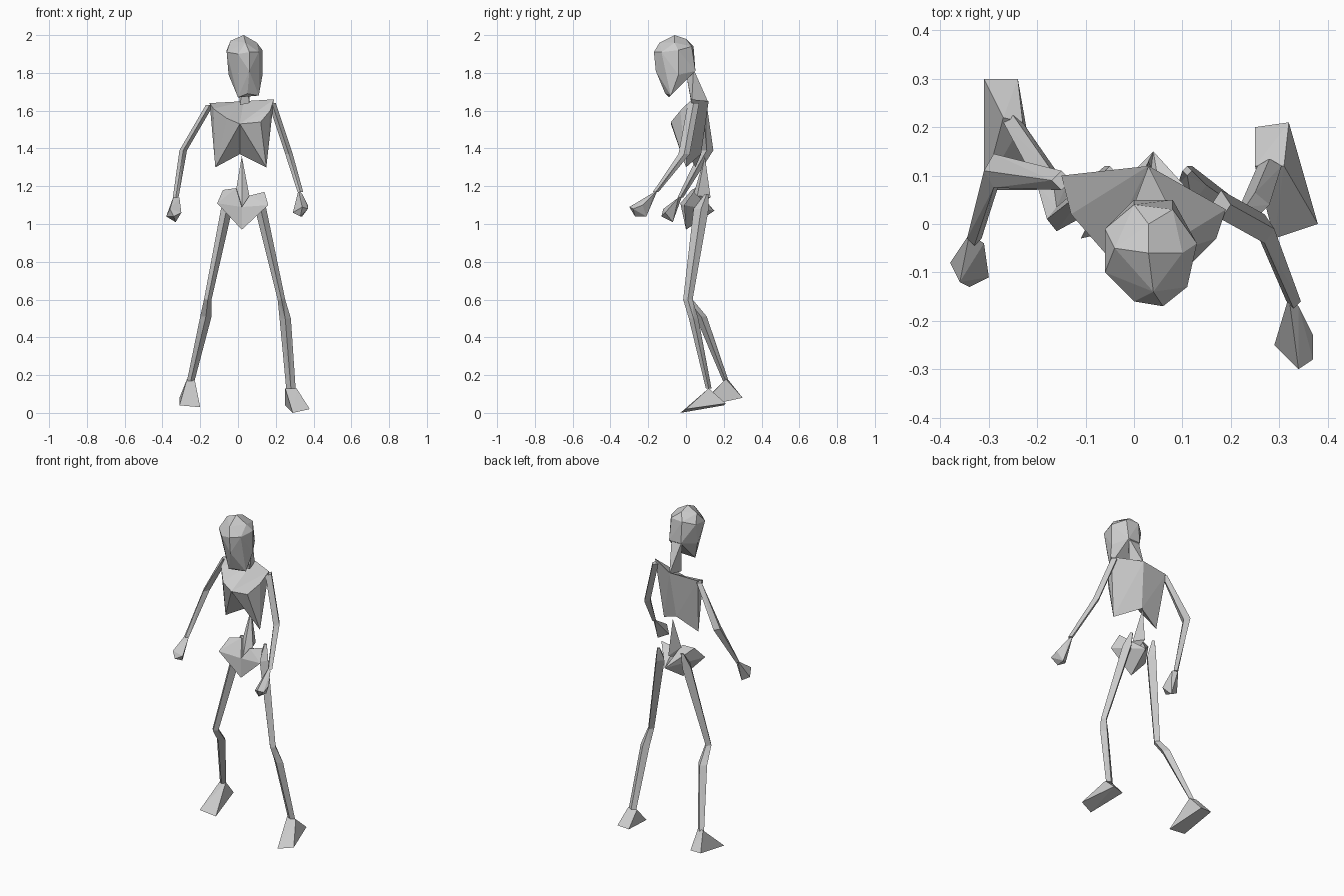
import bpy
import bmesh
from mathutils import Vector

default_cube = bpy.data.objects.get("Cube")
if default_cube:
    bpy.data.objects.remove(default_cube, do_unlink=True)

bone_grey = bpy.data.materials.new("bone_grey")
bone_grey.use_nodes = True
colour = (.6, .6, .6, 1)
bone_grey.diffuse_color = colour
bone_grey.node_tree.nodes["Principled BSDF"].inputs["Base Color"].default_value = colour


def finish(name, bm):
    """Turn a bmesh into a flat shaded object."""
    bmesh.ops.recalc_face_normals(bm, faces=bm.faces)
    mesh = bpy.data.meshes.new(name)
    bm.to_mesh(mesh)
    bm.free()
    mesh.materials.append(bone_grey)
    obj = bpy.data.objects.new(name, mesh)
    bpy.context.collection.objects.link(obj)
    return obj


def add_hull(bm, points):
    """Add the convex shell around some points."""
    verts = [bm.verts.new(point) for point in points]
    result = bmesh.ops.convex_hull(bm, input=verts)
    loose = [v for v in result["geom_interior"] if isinstance(v, bmesh.types.BMVert)]
    bmesh.ops.delete(bm, geom=loose, context="VERTS")


def hull(name, points):
    bm = bmesh.new()
    add_hull(bm, points)
    return finish(name, bm)


def lobes(name, shared, right, left):
    """Two convex halves joined along a shared inner wall, which is removed."""
    bm = bmesh.new()
    for side in (right, left):
        add_hull(bm, shared + side)
    bmesh.ops.remove_doubles(bm, verts=bm.verts, dist=.001)
    seam = [Vector(point) for point in shared]

    def on_seam(vert):
        return any((vert.co - point).length < .002 for point in seam)

    inner = [f for f in bm.faces if all(on_seam(v) for v in f.verts)]
    bmesh.ops.delete(bm, geom=inner, context="FACES_ONLY")
    return finish(name, bm)


def limb(name, sections):
    """Four sided limb through sections given as x, y, z, half width, half depth."""
    bm = bmesh.new()
    rings = []
    for x, y, z, wide, deep in sections:
        corners = ((-wide, 0), (0, -deep), (wide, 0), (0, deep))
        rings.append([bm.verts.new((x + dx, y + dy, z)) for dx, dy in corners])
    for upper, lower in zip(rings, rings[1:]):
        for i in range(len(upper)):
            bm.faces.new((upper[i - 1], upper[i], lower[i], lower[i - 1]))
    bm.faces.new(rings[0])
    bm.faces.new(rings[-1])
    bmesh.ops.triangulate(bm, faces=bm.faces)
    return finish(name, bm)


# Head: crown, brow ring, cheeks, nape and chin
crown = [(.03, -.06, 2), (.03, 0, 1.98), (-.04, -.05, 1.97), (.1, -.06, 1.96), (.04, -.14, 1.96)]
brow = [(-.06, -.1, 1.91), (0, -.16, 1.9), (.06, -.17, 1.91), (.11, -.13, 1.91),
        (.13, -.04, 1.92), (.08, .03, 1.94), (0, .04, 1.94), (-.06, -.01, 1.92)]
jaw = [(.06, -.16, 1.81), (.13, -.04, 1.79), (-.05, -.04, 1.79), (0, .05, 1.81),
       (.08, .05, 1.81), (.11, -.08, 1.68), (0, -.09, 1.67), (.05, -.11, 1.69)]
hull("head", crown + brow + jaw)

# Neck
hull("neck", [(.03, .12, 1.64), (.01, .03, 1.63), (.06, .03, 1.64),
              (0, .04, 1.82), (.07, .04, 1.82), (.04, 0, 1.8)])

# Rib cage with an open notch below the breastbone
lobes("rib_cage",
      shared=[(.03, .12, 1.65), (.01, -.08, 1.53), (.01, .08, 1.37)],
      right=[(-.15, .1, 1.64), (-.13, .02, 1.61), (-.06, -.06, 1.56), (-.12, .05, 1.3)],
      left=[(.19, .03, 1.66), (.17, -.03, 1.6), (.12, -.08, 1.54), (.15, 0, 1.3)])

# Lower spine
hull("spine", [(.02, .1, 1.36), (-.01, .06, 1.18), (.06, .06, 1.15), (.03, .13, 1.14), (.02, .02, 1.09)])

# Pelvis with a centre crease
lobes("pelvis",
      shared=[(.02, 0, 1.09), (.02, 0, .97), (.04, .15, 1.07)],
      right=[(-.11, -.03, 1.11), (-.08, .03, 1.18), (-.01, .05, 1.19)],
      left=[(.16, -.01, 1.1), (.14, .04, 1.17), (.06, .03, 1.15)])

# Arms: shoulder, elbow, wrist
limb("right_arm", [(-.15, .09, 1.63, .02, .02), (-.29, .11, 1.39, .02, .035), (-.33, -.03, 1.14, .015, .015)])
limb("left_arm", [(.18, .04, 1.64, .02, .03), (.27, -.01, 1.37, .02, .03), (.33, -.16, 1.17, .015, .015)])

# Hands
hull("right_hand", [(-.34, -.02, 1.15), (-.31, -.04, 1.14), (-.38, -.08, 1.04), (-.36, -.12, 1.08),
                    (-.34, -.13, 1.04), (-.33, -.07, 1.01), (-.3, -.11, 1.06)])
hull("left_hand", [(.32, -.15, 1.18), (.34, -.17, 1.16), (.29, -.25, 1.06), (.34, -.3, 1.09),
                   (.37, -.28, 1.08), (.37, -.23, 1.1), (.33, -.27, 1.04), (.34, -.21, 1.04)])

# Legs: hip, thigh, knee, calf, ankle
limb("right_leg", [(-.05, .11, 1.17, .01, .01), (-.06, .08, 1.08, .03, .04), (-.16, .01, .6, .02, .025),
                   (-.17, .08, .51, .03, .03), (-.25, .21, .17, .02, .015)])
limb("left_leg", [(.11, .11, 1.16, .01, .01), (.12, .08, 1.08, .03, .04), (.23, .01, .6, .02, .025),
                  (.25, .04, .5, .03, .025), (.28, .12, .13, .025, .015)])

# Feet: ankle, heel edge, toe edge
hull("right_foot", [(-.27, .22, .18), (-.23, .21, .18), (-.31, .3, .08), (-.24, .3, .08),
                    (-.31, .07, .04), (-.2, .07, .03)])
hull("left_foot", [(.25, .12, .13), (.31, .12, .13), (.25, .2, .04), (.32, .21, .05),
                   (.29, -.03, 0), (.38, 0, .02)])
